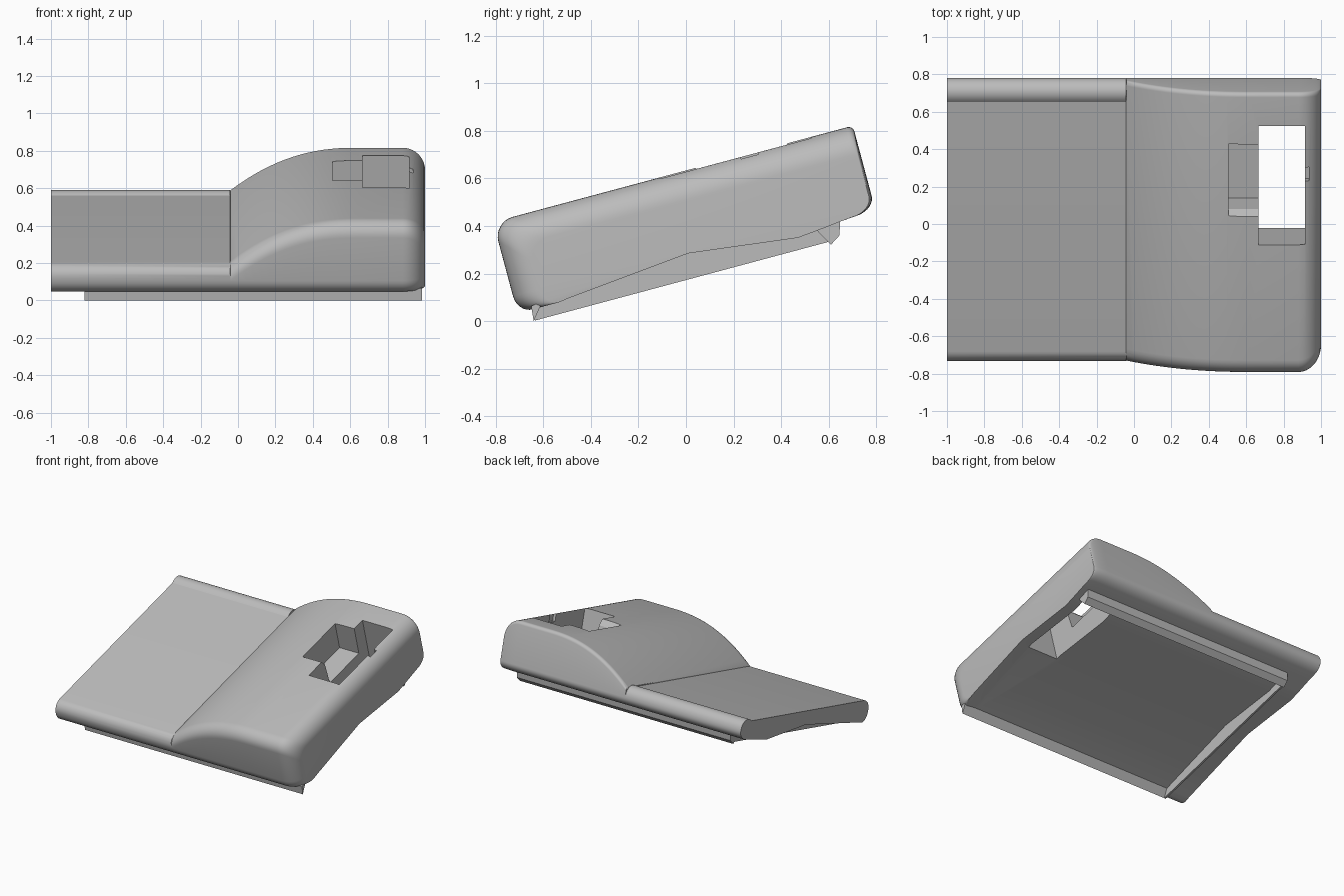
import bpy, bmesh, math

if "Cube" in bpy.data.objects:
    bpy.data.objects.remove(bpy.data.objects["Cube"])

TILT = math.radians(15)
DECK, HUMP, TOP, STEP = 0.372, 0.377, 0.612, -0.04   # deck, hump start and crest heights, hump edge
FRONT, BACK = -0.675, 0.89

grey = bpy.data.materials.new("plastic grey")
grey.use_nodes = True
grey.diffuse_color = (0.5, 0.5, 0.5, 1)
grey.node_tree.nodes["Principled BSDF"].inputs["Base Color"].default_value = (0.5, 0.5, 0.5, 1)


def loft(name, rings):
    """Skin a list of equal-length rings and cap both ends."""
    bm = bmesh.new()
    loops = [[bm.verts.new(p) for p in ring] for ring in rings]
    n = len(loops[0])
    for a, b in zip(loops, loops[1:]):
        for i in range(n):
            j = (i + 1) % n
            bm.faces.new((a[i], a[j], b[j], b[i]))
    bm.faces.new(loops[0])
    bm.faces.new(loops[-1])
    bmesh.ops.recalc_face_normals(bm, faces=bm.faces)
    # A closed part must have positive volume, or the cuts would turn inside out
    if bm.calc_volume(signed=True) < 0:
        bmesh.ops.reverse_faces(bm, faces=bm.faces)
    mesh = bpy.data.meshes.new(name)
    bm.to_mesh(mesh)
    bm.free()
    mesh.materials.append(grey)
    obj = bpy.data.objects.new(name, mesh)
    bpy.context.collection.objects.link(obj)
    return obj


def bar(name, x0, x1, profile):
    return loft(name, [[(x, u, v) for u, v in profile] for x in (x0, x1)])


def box(name, x0, x1, u0, u1, v0, v1):
    return bar(name, x0, x1, [(u0, v0), (u1, v0), (u1, v1), (u0, v1)])


def arc(cu, cv, ru, rv, start, sweep=90, steps=8):
    """Elliptical arc running anticlockwise from the start angle."""
    angles = [math.radians(start + sweep * i / steps) for i in range(steps + 1)]
    return [(cu + ru * math.cos(a), cv + rv * math.sin(a)) for a in angles]


def section(x, top, inset=0, bead=False):
    """Cross-section with an arched underside; the deck has a bead at its back edge."""
    f, b, t = FRONT + inset, BACK - inset * 0.1, top - inset
    r = 0.07 if bead else 0.085
    pts = [(f + 0.103, 0.221), (0.083, 0.273), (0.545, 0.217), (0.632, 0.225), (0.737, 0.237)]
    pts += arc(b - 0.09, 0.308, 0.09, 0.066, -80, 80)
    if bead:
        pts += arc(b - 0.07, 0.318, 0.07, 0.07, 0, 130)
    else:
        pts += arc(b - 0.025, t - 0.025, 0.025, 0.025, 0)
    pts += arc(f + r, t - r, r, r, 90)
    pts += arc(f + 0.065, 0.29, 0.065, 0.075, 180)
    return [(x, u, v) for u, v in pts]


# Main shell: flat deck with a back bead, then a curved hump with a rounded end
rings = [section(-1, DECK, bead=True), section(STEP - 0.002, DECK, bead=True)]
for i in range(17):
    t = i / 16
    rise = 1 - (1 - t) ** 2.2
    rings.append(section(STEP + 0.66 * t, HUMP + (TOP - HUMP) * rise))
for i in range(11):
    a = math.radians(9 * i)
    rings.append(section(0.88 + 0.12 * math.sin(a), TOP, 0.12 * (1 - math.cos(a))))
shell = loft("shell", rings)

# Openings: through window, side pocket, latch notch
cutters = [
    box("window_cutter", 0.665, 0.915, 0.049, 0.706, 0.1, 0.9),
    bar("pocket_cutter", 0.505, 0.70,
        [(0.25, 0.40), (0.605, 0.40), (0.605, 0.9), (0.205, 0.9), (0.205, 0.612), (0.235, 0.57)]),
    box("notch_cutter", 0.90, 0.935, 0.40, 0.475, 0.55, 0.9),
]
bpy.context.view_layer.objects.active = shell
for cutter in cutters:
    mod = shell.modifiers.new("cut", "BOOLEAN")
    mod.operation, mod.solver, mod.object = "DIFFERENCE", "EXACT", cutter
    bpy.ops.object.modifier_apply(modifier=mod.name)
    bpy.data.objects.remove(cutter)

# Lips hanging under the shell
lips = [
    bar("front_lip", -0.82, 0.985,
        [(-0.612, 0.23), (-0.618, 0.166), (-0.572, 0.223), (-0.572, 0.235)]),
    bar("back_lip", -0.82, 0.95,
        [(0.737, 0.245), (0.716, 0.181), (0.672, 0.153), (0.632, 0.223), (0.632, 0.235)]),
    box("end_lip", -0.82, -0.805, -0.612, 0.67, 0.167, 0.28),
]

# Tilt everything about the long axis and smooth the rounds
for obj in [shell] + lips:
    obj.rotation_euler.x = TILT
    bpy.ops.object.select_all(action="DESELECT")
    obj.select_set(True)
    bpy.context.view_layer.objects.active = obj
    bpy.ops.object.shade_smooth_by_angle(angle=math.radians(30))
